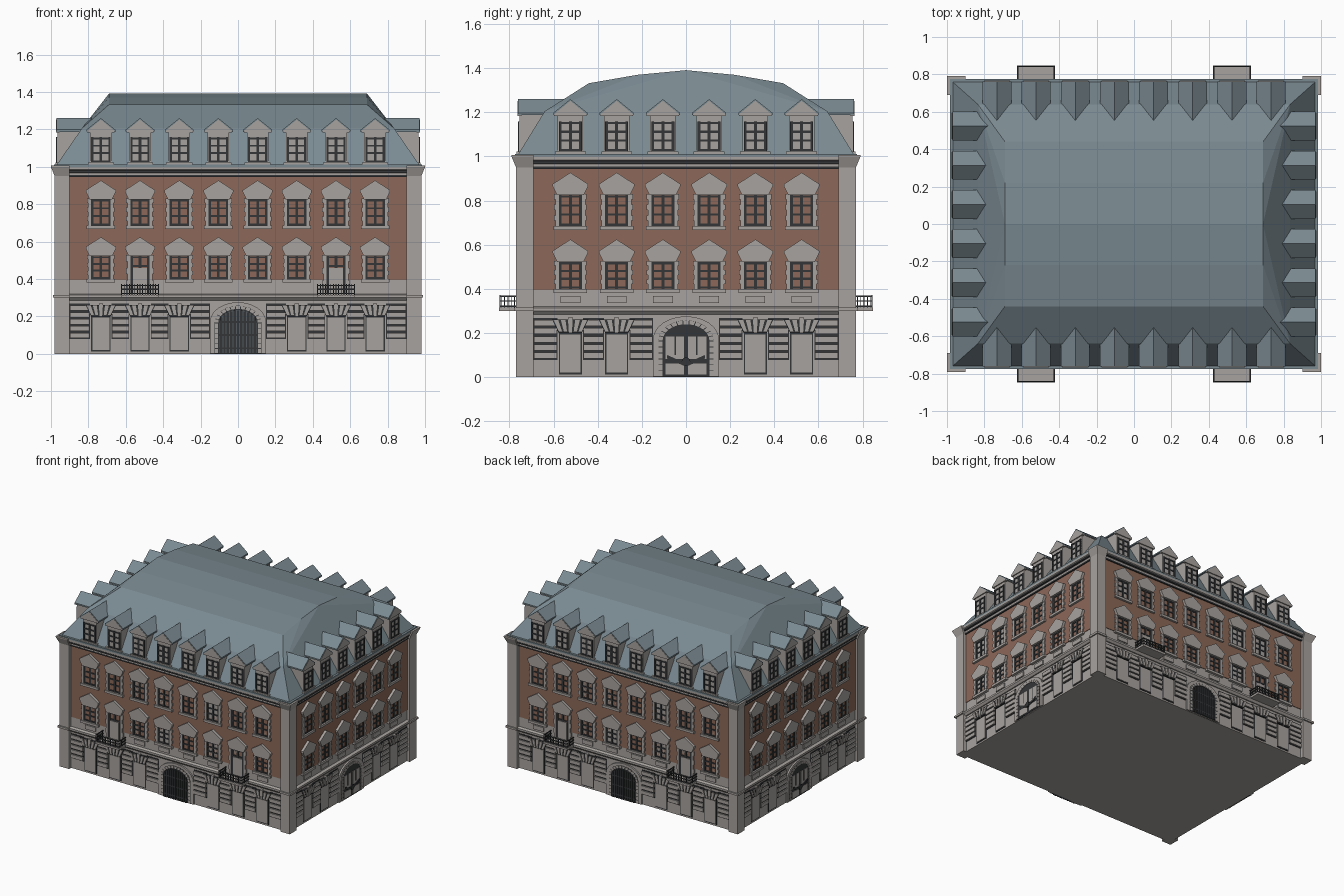
import bpy, bmesh, math
from mathutils import Vector

if "Cube" in bpy.data.objects:
    bpy.data.objects.remove(bpy.data.objects["Cube"])

def material(name, rgb):
    m = bpy.data.materials.new(name)
    m.diffuse_color = (*rgb, 1)
    m.use_nodes = True
    m.node_tree.nodes["Principled BSDF"].inputs["Base Color"].default_value = m.diffuse_color
    return m

STONE = material("pale stone", (0.39, 0.365, 0.345))
BRICK = material("red brown brick", (0.265, 0.14, 0.098))
ROOF = material("blue grey roof", (0.195, 0.255, 0.285))
IRON = material("dark iron", (0.034, 0.036, 0.038))
GAP = material("slate gap", (0.09, 0.105, 0.115))

WX, WY = 0.955, 0.745          # wall planes
parts = {}                     # part name -> (bmesh, material)

def part(name, mat):
    return parts.setdefault(name, (bmesh.new(), mat))[0]

def loft(bm, rings):
    """Closed solid through rings of equal point count."""
    vs = [[bm.verts.new(p) for p in r] for r in rings]
    n = len(vs[0])
    for a, b in zip(vs, vs[1:]):
        for i in range(n):
            bm.faces.new((a[i], a[(i + 1) % n], b[(i + 1) % n], b[i]))
    bm.faces.new(vs[0][::-1])
    bm.faces.new(vs[-1])

def rect(x0, x1, y0, y1, z):
    return [(x0, y0, z), (x1, y0, z), (x1, y1, z), (x0, y1, z)]

# facade frames: u along the wall, d outward, z up
FRAMES = {
    "front": lambda u, d, z: (u, -WY - d, z),
    "back": lambda u, d, z: (-u, WY + d, z),
    "right": lambda u, d, z: (WX + d, u, z),
    "left": lambda u, d, z: (-WX - d, -u, z),
}
frame = None

def prism(name, mat, poly, d0, d1):
    """Extrude a (u, z) outline from depth d0 to d1."""
    loft(part(name, mat), [[frame(u, d, z) for u, z in poly] for d in (d0, d1)])

def plate(name, mat, u0, u1, z0, z1, d0, d1):
    prism(name, mat, [(u0, z0), (u1, z0), (u1, z1), (u0, z1)], d0, d1)

def run(name, mat, prof, half):
    """Extrude a (d, z) moulding profile along the wall."""
    loft(part(name, mat), [[frame(u, d, z) for d, z in prof] for u in (-half, half)])

def arch(hw, spring, top, n=12):
    pts = [(hw * math.cos(math.pi * i / n), spring + (top - spring) * math.sin(math.pi * i / n))
           for i in range(n + 1)]
    return [(-hw, 0.002), (hw, 0.002)] + pts

def casement(u, z0, z1, hw, d, rows):
    """Panes with dark frame, centre mullion and crossbars."""
    plate("window_panes", STONE, u - hw, u + hw, z0, z1, -0.01, d)
    e = d + 0.005
    for c, w in ((-hw + .006, .006), (0, .007), (hw - .006, .006)):
        plate("window_frames", IRON, u + c - w, u + c + w, z0, z1, 0, e)
    for r in rows:
        z = z0 + .006 + r * (z1 - z0 - .012)
        plate("window_frames", IRON, u - hw, u + hw, z - .005, z + .005, 0, e - .0005)

def wall_window(u, z0, z1, balcony=False):
    zb = 0.325 if balcony else z0
    if balcony:                # tall door behind the balcony
        casement(u, zb, z1, .05, .004, (.75, 1))
        plate("balcony_door_panels", STONE, u - .037, u + .037, zb, zb + .135, 0, .0105)
    else:
        casement(u, z0, z1, .052, .004, (0, .36, .68, 1))
        plate("window_sills", STONE, u - .076, u + .076, z0 - .018, z0, 0, .02)
    h = (z1 + .005 - zb) / 6
    for s in (-1, 1):          # quoined jambs
        for i in range(6):
            w = .074 if i % 2 else .068
            a, b = sorted((u + s * .052, u + s * w))
            plate("window_jambs", STONE, a, b, zb + i * h, zb + i * h + h, 0, .013)
    prism("window_hoods", STONE, [(u - .06, z1), (u + .06, z1), (u + .08, z1 + .04), (u + .08, z1 + .05),
                                  (u, z1 + .102), (u - .08, z1 + .05), (u - .08, z1 + .04)], 0, .024)

def dormer(u):
    prism("dormer_bodies", STONE, [(u - .058, 1.0), (u + .058, 1.0), (u + .058, 1.195),
                                   (u, 1.243), (u - .058, 1.195)], -.2, .01)
    prism("dormer_gables", STONE, [(u - .073, 1.183), (u + .073, 1.183), (u + .073, 1.192),
                                   (u, 1.252), (u - .073, 1.192)], .0, .018)
    prism("dormer_roofs", ROOF, [(u - .077, 1.187), (u, 1.244), (u + .077, 1.187), (u + .077, 1.198),
                                 (u, 1.26), (u - .077, 1.198)], -.21, .016)
    casement(u, 1.022, 1.158, .052, .012, (0, .36, .68, 1))
    plate("dormer_sills", STONE, u - .07, u + .07, 1.005, 1.022, 0, .022)

def ground_opening(u):
    plate("opening_outlines", IRON, u - .052, u + .052, .012, .2, 0, .003)
    plate("opening_panels", STONE, u - .046, u + .046, .02, .194, 0, .006)
    def fan(t, z):             # fanned keystones
        return (u + t * (.052 + (z - .2) * .5), z)
    prism("keystone_gaps", IRON, [fan(-1, .2), fan(1, .2), fan(1, .262), fan(-1, .262)], 0, .013)
    for i in range(5):
        a, b = -1 + i * .4 + .07, -.6 + i * .4 - .07
        z0, z1 = (.2, .27) if i == 2 else (.207, .26)
        prism("keystones", STONE, [fan(a, z0), fan(b, z0), fan(b, z1), fan(a, z1)], 0, .019)

def rustication(a, b):
    plate("course_gaps", IRON, a, b, .078, .268, 0, .003)
    for i in range(5):
        z = .084 + i * .037
        plate("stone_courses", STONE, a + .002, b - .002, z, z + .027, 0, .012)

def doorway(gate):
    prism("door_arches", STONE, arch(.15, .17, .276), 0, .012)
    prism("door_outlines", IRON, arch(.125, .165, .258), 0, .0135)
    n = 13
    for i in range(n):         # arch stones
        t0, t1 = (math.pi * (i + k) / n for k in (.08, .92))
        prism("arch_stones", STONE, [(r * math.cos(t), .165 + h * math.sin(t)) for r, h, t in
              ((.106, .075, t0), (.124, .092, t0), (.124, .092, t1), (.106, .075, t1))], 0, .017)
    for s in (-1, 1):
        for i in range(6):
            a, b = sorted((s * .106, s * .124))
            plate("arch_stones", STONE, a, b, .004 + i * .027, .027 + i * .027, 0, .017)
    if gate:                   # iron gate
        prism("gate_backing", GAP, arch(.1, .165, .234), 0, .014)
        for i in range(11):
            x = -.09 + i * .018
            top = .163 + .069 * math.sqrt(1 - (x / .1) ** 2)
            plate("gate_bars", IRON, x - .0065, x + .0065, .003, top, 0, .022)
        for z in (.03, .1, .17):
            plate("gate_bars", IRON, -.1, .1, z - .005, z + .005, 0, .021)
    else:                      # double panelled door
        for s in (-1, 1):
            for lo, hi in ((.012, .062), (.082, .185)):
                a, b = sorted((s * .01, s * .092))
                plate("door_panels", STONE, a, b, lo, hi, 0, .016)
            prism("door_braces", IRON, [(s * .006, .05), (s * .006, .066), (s * .085, .1), (s * .085, .084)], 0, .02)
            a, b = sorted((s * .045, s * .052))
            plate("door_braces", IRON, a, b, .1, .185, 0, .018)
        prism("door_knob", IRON, [(.02 * math.cos(k * math.pi / 5), .07 + .02 * math.sin(k * math.pi / 5))
                                  for k in range(10)], 0, .024)

def balcony(u):
    plate("balcony_slabs", STONE, u - .102, u + .102, .3, .315, 0, .103)
    for z in (.322, .345, .366):
        plate("balcony_rails", IRON, u - .1, u + .1, z - .003, z + .003, .094, .1)
        for s in (-1, 1):
            plate("balcony_rails", IRON, u + s * .097 - .003, u + s * .097 + .003, z - .003, z + .003, .01, .1)
    for i in range(15):
        x = u - .098 + i * .014
        plate("balcony_rails", IRON, x - .0025, x + .0025, .315, .372, .095, .099)
    for i in range(6):
        for s in (-1, 1):
            x, d = u + s * .097, .015 + i * .015
            plate("balcony_rails", IRON, x - .002, x + .002, .315, .366, d, d + .004)

# main body and roof edge
body = part("wall_body", STONE)
loft(body, [rect(-WX, WX, -WY, WY, z) for z in (0, 1.0)])
loft(part("roof_gutter", ROOF), [rect(-.985, .985, -.775, .775, z) for z in (1.0, 1.012)])

# corner piers with flared caps and a band
for sx in (-1, 1):
    for sy in (-1, 1):
        def r(x, y, z, i=.9, j=.69):
            return rect(sx * i, sx * x, sy * j, sy * y, z)
        loft(part("corner_piers", STONE), [r(.98, .77, 0), r(.98, .77, .95), r(1, .79, .998), r(1, .79, 1.006)])
        loft(part("pier_bands", STONE), [r(.99, .78, .3), r(.99, .78, .315)])

# mansard with a shallow barrel top
bm = part("mansard_roof", ROOF)
prof = [(-.44, 1.332), (-.22, 1.37), (0, 1.391), (.22, 1.37), (.44, 1.332)]
low, mid = ([bm.verts.new(p) for p in rect(-x, x, -y, y, z)] for x, y, z in ((.97, .76, 1.01), (.835, .64, 1.205)))
L, R = ([bm.verts.new((x, y, z)) for y, z in prof] for x in (-.69, .69))
bm.faces.new(low[::-1])
for i in range(4):
    j = (i + 1) % 4
    bm.faces.new((low[i], low[j], mid[j], mid[i]))
    bm.faces.new((L[i], R[i], R[i + 1], L[i + 1]))
bm.faces.new((mid[0], mid[1], R[0], L[0]))
bm.faces.new((mid[2], mid[3], L[4], R[4]))
for a, b, row in ((mid[1], mid[2], R), (mid[3], mid[0], L[::-1])):
    bm.faces.new((a, b, row[2]))
    for i in range(4):
        bm.faces.new((a if i < 2 else b, row[i + 1], row[i]))

# four facades
for side, frame in FRAMES.items():
    wide = side in ("front", "back")
    half = .9 if wide else .69
    bays = [.105, .314, .524, .733] if wide else [.105, .314, .524]
    plate("brick_walls", BRICK, -half, half, .395, .95, 0, .004)
    run("cornices", STONE, [(0, .94), (.012, .955), (.012, .967), (.022, .98), (.03, .985), (.03, 1), (0, 1)], half)
    for z, d in ((.949, .0125), (.974, .0235)):
        plate("cornice_shadow_lines", IRON, -half, half, z - .005, z + .006, 0, d)
    run("floor_band", STONE, [(0, .285), (.008, .285), (.022, .3), (.022, .314), (.008, .32), (0, .32)], half)
    edges = [.15] + [b + s * .058 for b in bays[1:] for s in (-1, 1)] + [half]
    for s in (-1, 1):
        for a, b in zip(edges[::2], edges[1::2]):
            rustication(*sorted((s * a, s * b)))
        for b in bays:
            u = s * b
            has_balcony = wide and b == .524
            wall_window(u, .4, .522, has_balcony)
            wall_window(u, .685, .825)
            dormer(u)
            if has_balcony:
                balcony(u)
            else:
                plate("apron_panels", STONE, u - .045, u + .045, .336, .368, 0, .008)
            if b > .2:
                ground_opening(u)
    doorway(wide)

# turn collected parts into objects
for name, (bm, mat) in parts.items():
    bmesh.ops.recalc_face_normals(bm, faces=bm.faces)
    me = bpy.data.meshes.new(name)
    bm.to_mesh(me)
    bm.free()
    me.materials.append(mat)
    bpy.context.collection.objects.link(bpy.data.objects.new(name, me))
